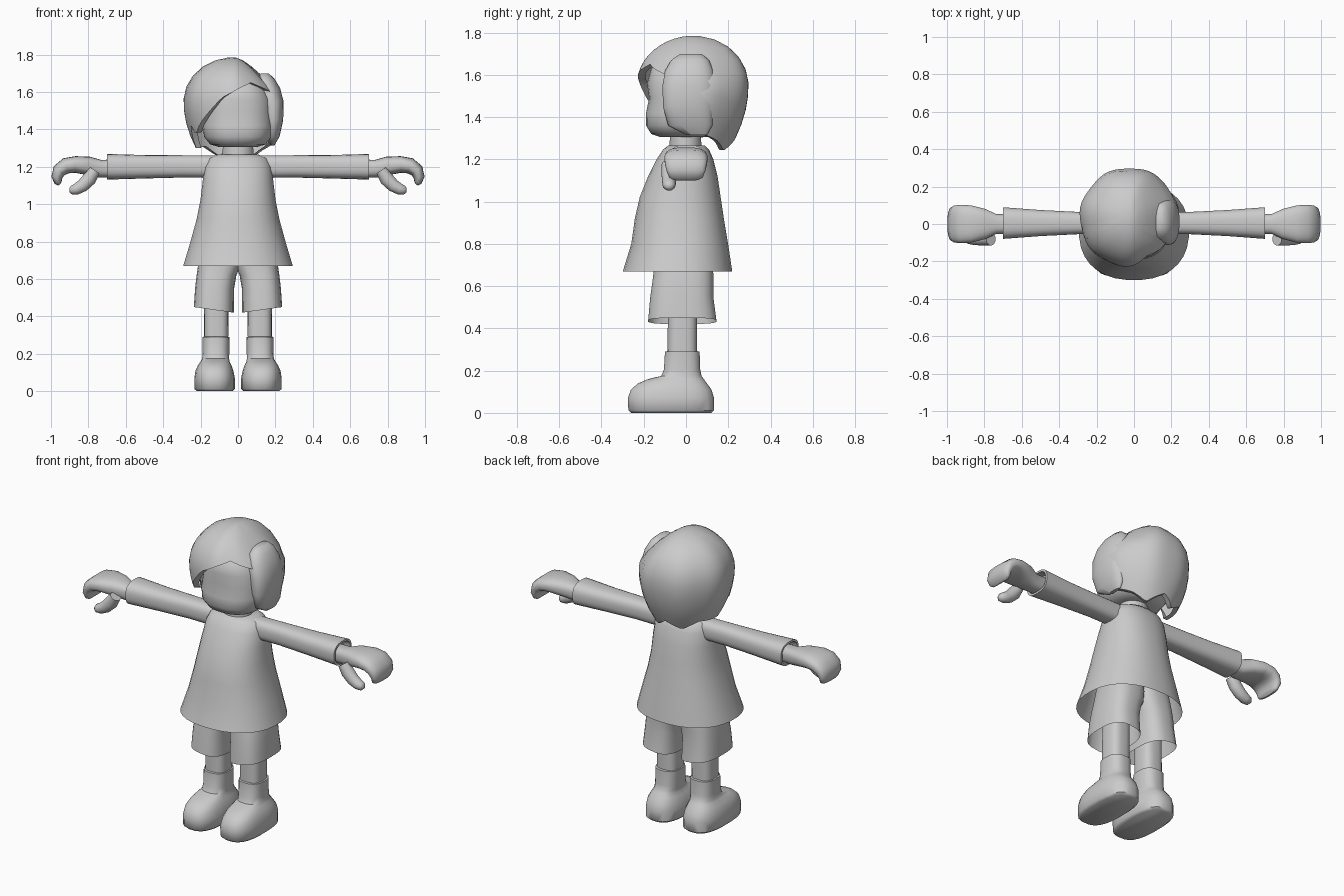
import bpy, bmesh
from math import sin, cos, pi, radians, acos, copysign
from mathutils import Vector


def make_object(name, bm, mirror=False, angle=50):
    bmesh.ops.recalc_face_normals(bm, faces=bm.faces)
    mesh = bpy.data.meshes.new(name)
    bm.to_mesh(mesh)
    bm.free()
    mesh.shade_smooth()
    mesh.set_sharp_from_angle(angle=radians(angle))
    ob = bpy.data.objects.new(name, mesh)
    bpy.context.collection.objects.link(ob)
    if mirror:
        mod = ob.modifiers.new("Mirror", 'MIRROR')
        mod.use_mirror_merge = False
    return ob


def bridge(bm, rings):
    n = len(rings[0])
    for a, b in zip(rings, rings[1:]):
        for i in range(n):
            j = (i + 1) % n
            bm.faces.new((a[i], a[j], b[j], b[i]))


def loft(name, sections, power=2.0, n=24, caps=(True, True), mirror=False):
    """Skin superelliptic sections given as (centre, u axis, v axis)."""
    bm = bmesh.new()
    rings = []
    for c, u, v in sections:
        ring = []
        for i in range(n):
            a = 2 * pi * (i + 0.5) / n
            p = copysign(abs(cos(a)) ** (2 / power), cos(a))
            q = copysign(abs(sin(a)) ** (2 / power), sin(a))
            ring.append(bm.verts.new(Vector(c) + Vector(u) * p + Vector(v) * q))
        rings.append(ring)
    bridge(bm, rings)
    if caps[0]:
        bm.faces.new(rings[0])
    if caps[1]:
        bm.faces.new(rings[-1])
    return make_object(name, bm, mirror)


def stack(name, rows, slope=0.0, **kw):
    """Upright loft; rows are (z, x0, x1, y0, y1), slope tilts the first ring."""
    secs = []
    for k, (z, x0, x1, y0, y1) in enumerate(rows):
        rx = (x1 - x0) / 2
        secs.append((((x0 + x1) / 2, (y0 + y1) / 2, z),
                     (rx, 0, slope * rx if k == 0 else 0), (0, (y1 - y0) / 2, 0)))
    return loft(name, secs, **kw)


def limb(name, rows, y=0.0, **kw):
    """Loft along a path in the xz plane; rows are (x, z, thickness, depth)."""
    pts = [Vector((r[0], y, r[1])) for r in rows]
    secs = []
    for i, r in enumerate(rows):
        t = (pts[min(i + 1, len(pts) - 1)] - pts[max(i - 1, 0)]).normalized()
        secs.append((pts[i], Vector((-t.z, 0, t.x)) * r[2], (0, r[3], 0)))
    return loft(name, secs, mirror=True, **kw)


# Flared tunic, open at the hem
stack("tunic", [
    (0.67, -.294, .294, -.30, .22), (0.80, -.255, .255, -.26, .20),
    (0.92, -.222, .222, -.243, .18), (1.02, -.202, .202, -.22, .165),
    (1.12, -.19, .19, -.18, .15), (1.20, -.18, .18, -.14, .13),
    (1.245, -.16, .16, -.11, .11), (1.265, -.11, .11, -.085, .09)],
    power=2.3, n=32, caps=(False, True))

# Neck and head
stack("neck", [(1.22, -.085, .085, -.08, .075), (1.36, -.08, .08, -.075, .07)])
stack("head", [
    (1.305, -.10, .10, -.12, .10), (1.32, -.15, .15, -.165, .14),
    (1.36, -.182, .182, -.19, .17), (1.42, -.19, .19, -.19, .18),
    (1.49, -.185, .185, -.175, .18), (1.56, -.18, .18, -.185, .18),
    (1.63, -.145, .145, -.165, .15), (1.69, -.07, .07, -.09, .08)],
    power=2.4, n=32)

# Sleeves with a folded-in cuff
loft("sleeves", [((x, .005, z), (0, 0, rz), (0, ry, 0)) for x, z, rz, ry in (
    (.10, 1.20, .060, .058), (.30, 1.202, .060, .060), (.50, 1.20, .063, .070),
    (.70, 1.20, .069, .085), (.70, 1.20, .057, .072), (.66, 1.20, .052, .060))],
    power=2.7, mirror=True)

# Hooked hands and thumbs
limb("hands", [
    (.66, 1.19, .048, .05), (.74, 1.19, .048, .055), (.80, 1.205, .05, .082),
    (.87, 1.212, .045, .10), (.92, 1.205, .043, .103), (.955, 1.18, .038, .10),
    (.968, 1.145, .03, .092), (.962, 1.115, .02, .08), (.955, 1.104, .008, .06)],
    power=2.6)
limb("thumbs", [
    (.765, 1.18, .03, .035), (.795, 1.135, .038, .036), (.83, 1.10, .035, .034),
    (.865, 1.08, .030, .031), (.89, 1.075, .024, .025), (.902, 1.075, .01, .012)],
    y=-.08)

# Shorts, open at the bottom, joined at the crotch
stack("shorts", [
    (0.435, .022, .237, -.18, .145), (0.55, .02, .23, -.17, .13),
    (0.62, .008, .222, -.16, .13), (0.66, -.01, .216, -.155, .13),
    (0.72, -.02, .205, -.15, .125), (0.82, -.02, .19, -.14, .11)],
    slope=.14, power=2.8, caps=(False, True), mirror=True)

# Legs
stack("legs", [(0.25, .052, .182, -.088, .052), (0.62, .05, .18, -.085, .052)],
      power=3, mirror=True)

# Boots: rounded toe rising into a short ankle shaft
stack("boots", [
    (0.0, .03, .22, -.26, .12), (0.012, .016, .234, -.274, .134),
    (0.07, .016, .234, -.277, .134), (0.11, .024, .228, -.262, .122),
    (0.14, .035, .214, -.228, .10), (0.16, .045, .20, -.18, .085),
    (0.175, .047, .192, -.118, .074), (0.205, .046, .19, -.105, .068),
    (0.29, .045, .19, -.10, .065), (0.292, .055, .18, -.088, .053)],
    power=2.6, mirror=True)

# Hair shell: lower edge height by angle from the front (+ is towards +x)
EDGE = [(-180, 1.30), (-152, 1.255), (-125, 1.31), (-84, 1.30), (-66, 1.42),
        (-58, 1.37), (-40, 1.45), (-13, 1.57), (8, 1.62), (30, 1.65),
        (60, 1.60), (70, 1.38), (95, 1.33), (125, 1.29), (148, 1.24), (180, 1.30)]


def edge_height(deg):
    for (a, za), (b, zb) in zip(EDGE, EDGE[1:]):
        if a <= deg <= b:
            return za + (zb - za) * (deg - a) / (b - a)


def hair_point(a, phi, scale=1.0):
    zc, rz = 1.55, .235
    if phi < pi / 2:
        z, r = zc + rz * cos(phi), sin(phi)
    else:
        z = zc - rz * (phi - pi / 2)
        r = 1 - .35 * ((zc - z) / .3) ** 2
    r *= scale * (1 + .015 * cos(7 * a) * sin(phi))
    x, y = .265 * r * sin(a), -.265 * r * cos(a)
    if x > 0 and z > zc:
        x *= 1 - .5 * (z - zc) / rz
    return (x - .025, y + .035, z)


bm = bmesh.new()
N, ROWS = 60, 10
rings = [[] for _ in range(ROWS + 1)]
for i in range(N):
    deg = -180 + 360 * i / N
    h = (edge_height(deg) - 1.55) / .235
    end = acos(h) if h > 0 else pi / 2 - h
    for k in range(ROWS):
        rings[k].append(bm.verts.new(hair_point(radians(deg), end * (k + .4) / (ROWS - .6))))
    rings[ROWS].append(bm.verts.new(hair_point(radians(deg), end, .86)))
bridge(bm, rings)
bm.faces.new(rings[0])
make_object("hair", bm)

# Puffed side lock
stack("side_lock", [
    (1.315, .175, .195, .0, .10), (1.36, .15, .222, -.085, .125),
    (1.45, .138, .242, -.11, .13), (1.55, .118, .244, -.112, .138),
    (1.62, .085, .226, -.10, .13), (1.67, .09, .196, -.07, .11),
    (1.698, .12, .166, -.03, .075)], power=2.3)
